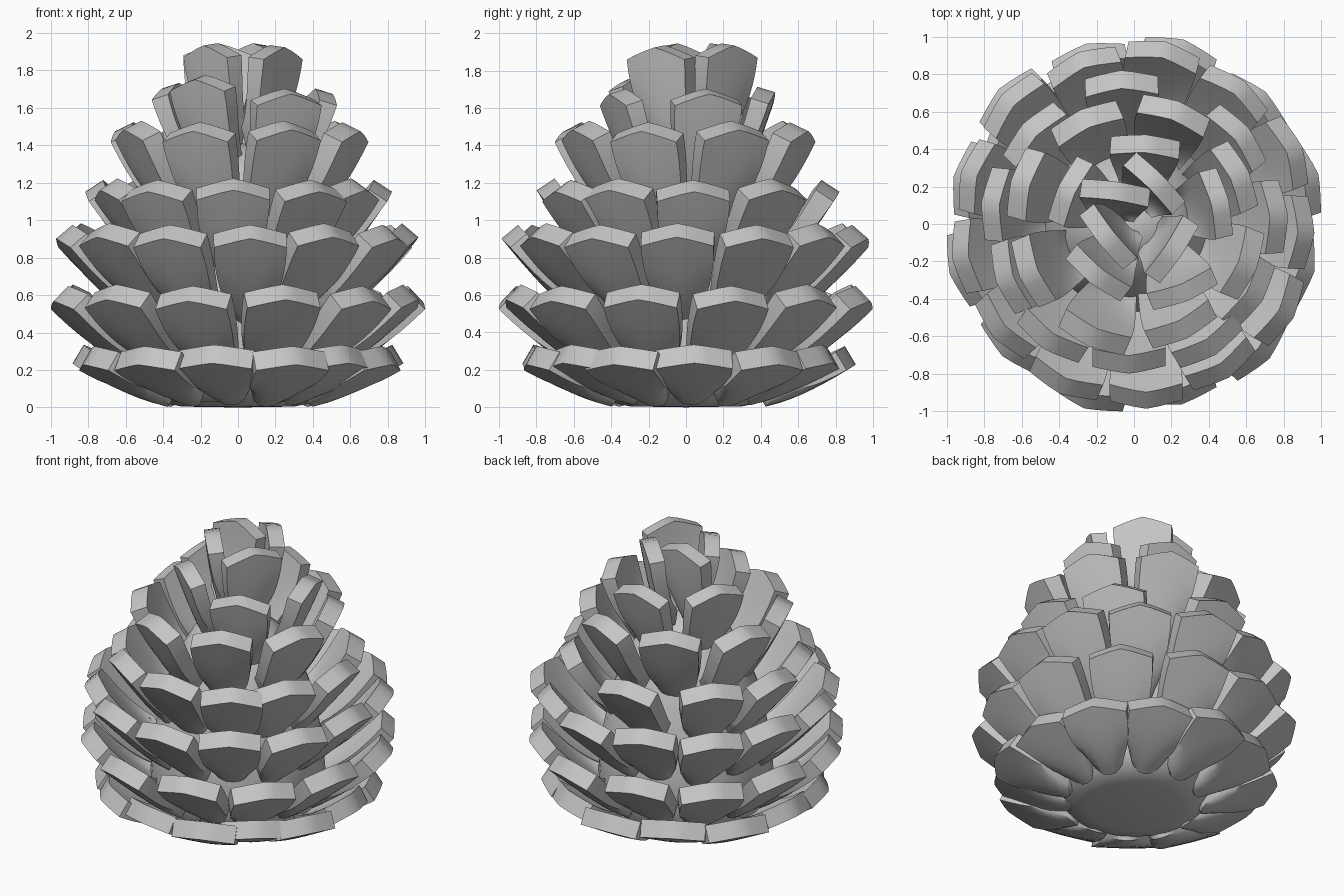
import bpy, bmesh, math, random
from mathutils import Matrix, Vector

random.seed(4)
old = bpy.data.objects.get("Cube")
if old:
    bpy.data.objects.remove(old, do_unlink=True)

grey = bpy.data.materials.new("cone_grey")
grey.use_nodes = True
colour = (0.56, 0.56, 0.56, 1)
grey.diffuse_color = colour
grey.node_tree.nodes["Principled BSDF"].inputs["Base Color"].default_value = colour


def finish(name, bm):
    """Turn a bmesh into a smooth shaded object with sharp edges kept."""
    bmesh.ops.recalc_face_normals(bm, faces=bm.faces)
    mesh = bpy.data.meshes.new(name)
    bm.to_mesh(mesh)
    bm.free()
    mesh.materials.append(grey)
    obj = bpy.data.objects.new(name, mesh)
    bpy.context.collection.objects.link(obj)
    bpy.ops.object.select_all(action='DESELECT')
    obj.select_set(True)
    bpy.context.view_layer.objects.active = obj
    bpy.ops.object.shade_smooth_by_angle(angle=math.radians(42))


def add_scale(bm, place, width, length, thick):
    """Thick woody slab: rounded root, flared sides and a peaked blunt tip."""
    cols, rows = 6, 8
    sides = []
    for side in (-1, 1):
        grid = []
        for j in range(rows + 1):
            v = j / rows
            half = width / 2 * (0.64 + 0.36 * math.sin(math.pi / 2 * v))
            line = []
            for i in range(cols + 1):
                u = 2 * i / cols - 1
                y = length * (v - 1) - 0.065 * abs(u) ** 1.2 * v ** 4
                y += 0.15 * abs(u) ** 2.5 * (1 - v) ** 2
                bulge = 0.025 * (1 - u * u) * (1 - 0.85 * v) - 0.06 * (1 - v) ** 3
                z = side * thick / 2 * (0.7 + 0.3 * v) + bulge
                line.append(bm.verts.new(place @ Vector((u * half, y, z))))
            grid.append(line)
        sides.append(grid)
        for j in range(rows):
            for i in range(cols):
                bm.faces.new((grid[j][i], grid[j][i + 1], grid[j + 1][i + 1], grid[j + 1][i]))
    # Close the rim around both faces
    loops = [g[0] + [r[-1] for r in g[1:]] + g[-1][-2::-1] + [r[0] for r in g[-2:0:-1]]
             for g in sides]
    for k in range(len(loops[0])):
        n = (k + 1) % len(loops[0])
        bm.faces.new((loops[0][k], loops[0][n], loops[1][n], loops[1][k]))


def placement(azimuth, radius, height, tilt, yaw=0):
    """Frame at the scale tip: y runs to the tip, z points outwards."""
    a, t = math.radians(azimuth), math.radians(tilt)
    tip = Vector((radius * math.cos(a), radius * math.sin(a), height))
    b = a + math.radians(yaw)
    out = Vector((math.cos(b), math.sin(b), 0))
    up = Vector((0, 0, 1))
    along = out * math.cos(t) + up * math.sin(t)
    normal = out * math.sin(t) - up * math.cos(t)
    across = along.cross(normal)
    m = Matrix((across, along, normal)).transposed().to_4x4()
    return Matrix.Translation(tip) @ m


def even(count, first):
    """Azimuths spread evenly around the axis."""
    return [first + 360 * i / count for i in range(count)]


# Core: turned body
bm = bmesh.new()
profile = [(0, 0), (0.3, 0.005), (0.42, 0.03), (0.51, 0.12), (0.55, 0.3), (0.53, 0.55),
           (0.47, 0.85), (0.38, 1.1), (0.29, 1.26), (0.16, 1.37), (0, 1.42)]
points = [bm.verts.new((r, 0, z)) for r, z in profile]
edges = [bm.edges.new(p) for p in zip(points, points[1:])]
bmesh.ops.spin(bm, geom=points + edges, axis=(0, 0, 1), cent=(0, 0, 0),
               angle=math.tau, steps=32)
bmesh.ops.remove_doubles(bm, verts=bm.verts, dist=0.0005)
finish("core", bm)

# Scale rings: name, azimuths, tip radius, tip height, tilt, width, length
bottom = [-126, -99, -70, -48, -25, 3, 33, 62, 90, 119, 148, 177, 205]
middle = [-126, -92, -58, -31, 3, 40, 95, 138, 172, 203]
rings = [
    ("bottom_scales", bottom, 0.865, 0.285, 31, 0.41, 0.53),
    ("low_scales", even(12, -105), 0.965, 0.615, 45, 0.40, 0.66),
    ("wide_scales", even(13, -86), 0.93, 0.945, 50, 0.39, 0.66),
    ("middle_scales", middle, 0.76, 1.19, 57, 0.39, 0.64),
    ("upper_scales", even(8, -110), 0.63, 1.505, 65, 0.38, 0.66),
]
for name, azimuths, radius, height, tilt, width, length in rings:
    bm = bmesh.new()
    for i, azimuth in enumerate(azimuths):
        shift = 0.012 * (-1) ** i
        place = placement(azimuth, radius + shift, height - shift / 3, tilt,
                          random.uniform(-4, 4))
        add_scale(bm, place, width, length, 0.115)
    finish(name, bm)

# Loosely set upper scales: (azimuth, radius, height, tilt, yaw)
groups = {
    "high_scales": [(14, 0.47, 1.69, 73, 0), (82, 0.43, 1.7, 73, 4), (153, 0.4, 1.72, 73, 2),
                    (234, 0.34, 1.765, 75, -2), (306, 0.45, 1.69, 73, -14)],
    "crown_scales": [(-34, 0.25, 1.93, 83, 0), (63, 0.25, 1.94, 83, -18),
                     (120, 0.2, 1.94, 83, -38), (207, 0.16, 1.94, 83, 12)],
}
for name, spots in groups.items():
    bm = bmesh.new()
    for spot in spots:
        add_scale(bm, placement(*spot), 0.37, 0.6, 0.1)
    finish(name, bm)
